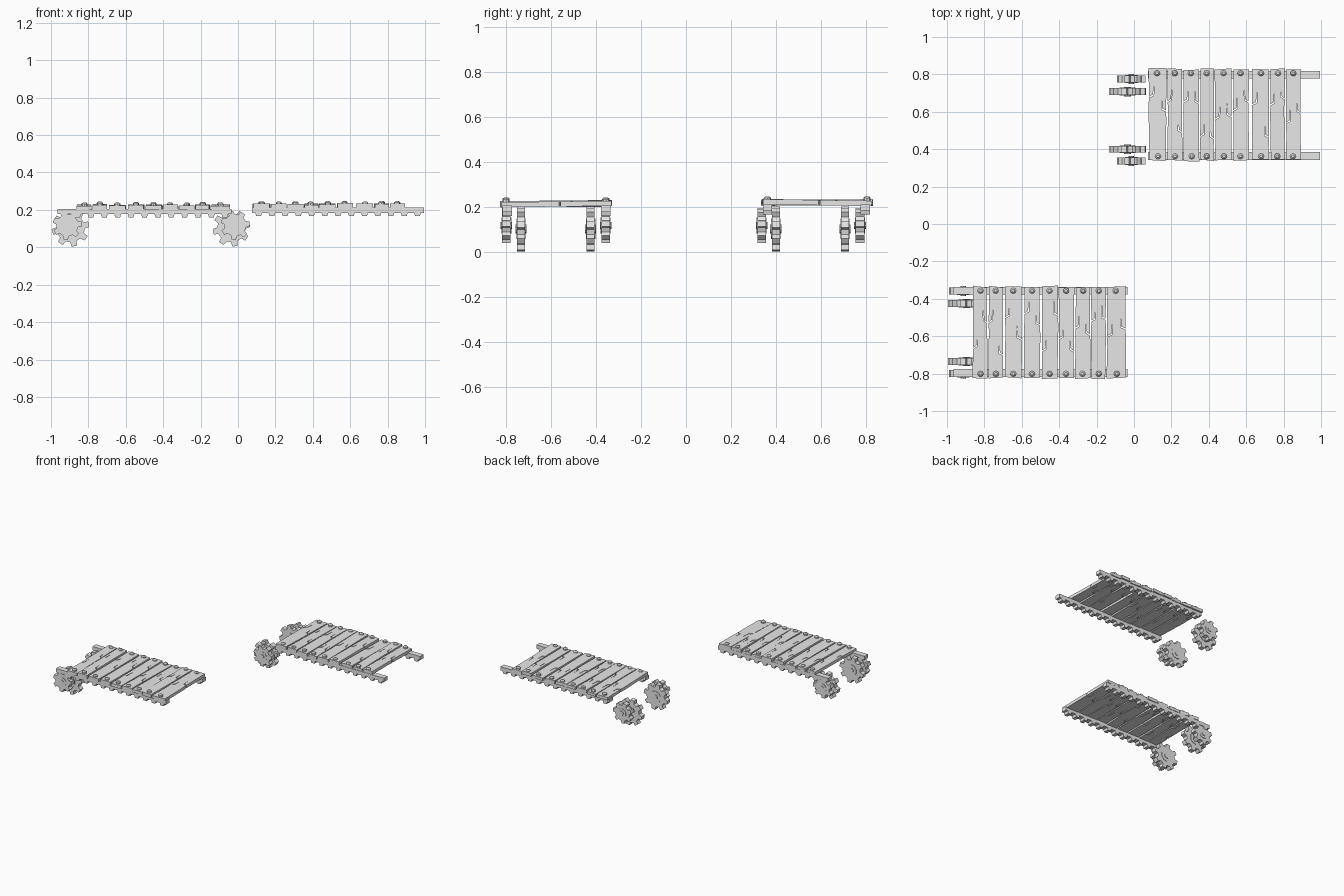
import bpy, bmesh, math, random
from mathutils import Matrix, Vector

if "Cube" in bpy.data.objects:
    bpy.data.objects.remove(bpy.data.objects["Cube"])

random.seed(4)
grey = bpy.data.materials.new("plain grey")
grey.diffuse_color = (0.8, 0.8, 0.8, 1)
grey.use_nodes = True
grey.node_tree.nodes["Principled BSDF"].inputs["Base Color"].default_value = grey.diffuse_color


def finish(name, bm):
    bmesh.ops.recalc_face_normals(bm, faces=bm.faces)
    mesh = bpy.data.meshes.new(name)
    bm.to_mesh(mesh)
    bm.free()
    mesh.materials.append(grey)
    ob = bpy.data.objects.new(name, mesh)
    bpy.context.collection.objects.link(ob)
    return ob


def extrude_outline(bm, points, depth):
    """Closed outline extruded along a vector."""
    face = bm.faces.new([bm.verts.new(p) for p in points])
    new = bmesh.ops.extrude_face_region(bm, geom=[face])["geom"]
    bmesh.ops.translate(bm, vec=depth,
                        verts=[v for v in new if isinstance(v, bmesh.types.BMVert)])


def rack_rail(x0, x1, y, z_top):
    """Beam with square teeth along its underside."""
    n = 13
    pitch = (x1 - x0) / n
    pts = [(x1, z_top), (x0, z_top)]
    for i in range(n):
        a = x0 + i * pitch
        pts += [(a, z_top - 0.028), (a + 0.25 * pitch, z_top - 0.028),
                (a + 0.32 * pitch, z_top - 0.046), (a + 0.68 * pitch, z_top - 0.046),
                (a + 0.75 * pitch, z_top - 0.028)]
    pts.append((x1, z_top - 0.028))
    bm = bmesh.new()
    extrude_outline(bm, [(x, y - 0.021, z) for x, z in pts], Vector((0, 0.042, 0)))
    finish("toothed_rail", bm)


def gear(name, x, y, z, radius, teeth, width, turn):
    """Chunky cog with a raised hub on both sides."""
    root = radius * 0.76
    step = 2 * math.pi / teeth
    pts = []
    for i in range(teeth):
        for f, r in ((-0.30, root), (-0.19, radius), (0.19, radius), (0.30, root)):
            a = turn + (i + f) * step
            pts.append((x + r * math.cos(a), y - width / 2, z + r * math.sin(a)))
    bm = bmesh.new()
    extrude_outline(bm, pts, Vector((0, width, 0)))
    for r, extra in ((0.45, 0.006), (0.2, 0.014)):
        bmesh.ops.create_cone(bm, cap_ends=True, segments=10, radius1=radius * r,
                              radius2=radius * r, depth=width + extra,
                              matrix=Matrix.Translation((x, y, z)) @ Matrix.Rotation(math.pi / 2, 4, 'X'))
    finish(name, bm)


def nail(x, y, z):
    bm = bmesh.new()
    for r1, r2, h, dz in ((0.016, 0.016, 0.012, 0), (0.016, 0.008, 0.007, 0.0095)):
        bmesh.ops.create_cone(bm, cap_ends=True, segments=8, radius1=r1, radius2=r2,
                              depth=h, matrix=Matrix.Translation((x, y, z + dz)))
    finish("nail", bm)


def plank(xc, w, y0, y1, z):
    """Rough board with wavy sides and a hooked split on each side."""
    j = lambda s: random.uniform(-s, s)
    h = w / 2
    left, right = [], []
    for side, out in ((-1, left), (1, right)):
        ys = y0 + (y1 - y0) * random.uniform(0.2, 0.7)
        edge = xc + side * h
        inner = xc + side * h * 0.45
        out += [(edge + j(0.003), y0 + j(0.006)), (edge + j(0.003), ys - 0.05),
                (edge, ys), (inner, ys + 0.012), (inner + j(0.003), ys + 0.08),
                (inner + side * 0.004, ys + 0.018), (edge, ys + 0.006),
                (edge + j(0.003), y1 + j(0.006))]
    thick = 0.024 + j(0.003)
    tilt = j(0.004)
    pts = [(x, y, z + tilt * (y - (y0 + y1) / 2) / 0.25) for x, y in left + right[::-1]]
    bm = bmesh.new()
    extrude_outline(bm, pts, Vector((0, 0, thick)))
    finish("plank", bm)
    for y in (y0 + 0.022, y1 - 0.022):
        nail(xc + j(0.003), y, z + thick + 0.002)


def deck(edges, y0, y1, z):
    for a, b in edges:
        plank((a + b) / 2, b - a, y0, y1, z)


# Front deck: rails, boards, cogs
for y in (-0.357, -0.797):
    rack_rail(-0.965, -0.035, y, 0.206)
deck(((-0.86, -0.785), (-0.777, -0.70), (-0.69, -0.60), (-0.585, -0.503), (-0.493, -0.407),
      (-0.40, -0.322), (-0.313, -0.235), (-0.228, -0.152), (-0.145, -0.045)), -0.823, -0.335, 0.202)
for y in (-0.735, -0.425):
    gear("large_cog", -0.895, y, 0.103, 0.1, 8, 0.036, 0.2)
for y in (-0.80, -0.358):
    gear("small_cog", -0.913, y, 0.118, 0.078, 7, 0.038, 0.1)

# Rear deck: rails, boards, cogs
for y in (0.363, 0.798):
    rack_rail(0.075, 0.995, y, 0.212)
deck(((0.08, 0.172), (0.18, 0.257), (0.265, 0.347), (0.354, 0.427), (0.434, 0.522),
      (0.53, 0.613), (0.632, 0.722), (0.73, 0.805), (0.813, 0.89)), 0.34, 0.828, 0.208)
for y in (0.40, 0.708):
    gear("large_cog", -0.035, y, 0.103, 0.1, 8, 0.036, 0.2)
for y in (0.337, 0.775):
    gear("small_cog", -0.015, y, 0.118, 0.078, 7, 0.038, 0.1)
